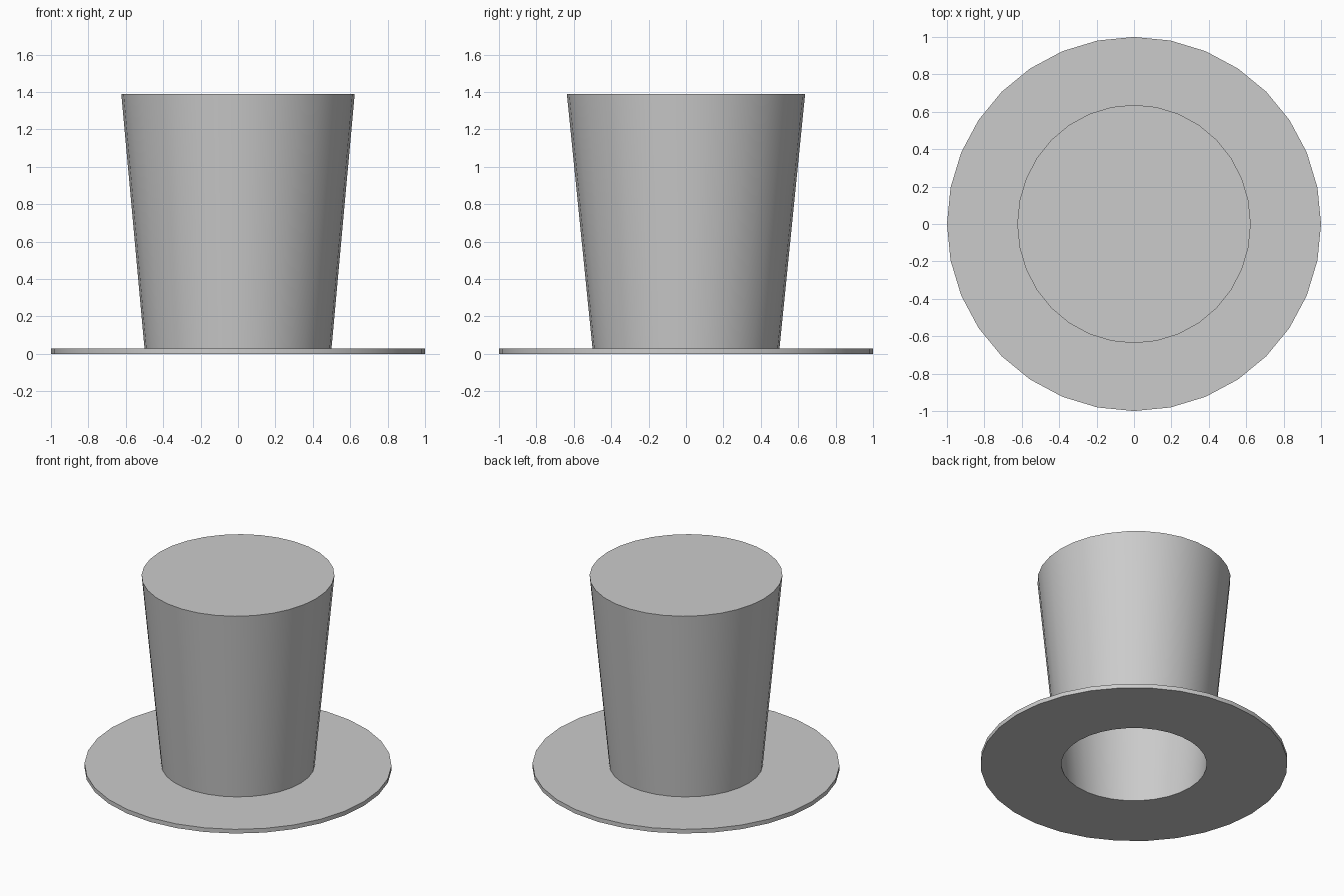
import bpy, bmesh, math

if "Cube" in bpy.data.objects:
    bpy.data.objects.remove(bpy.data.objects["Cube"])

SIDES = 32

# Hat cross-section from inner crown centre to outer crown centre: (x radius, y radius, z)
PROFILE = [
    (0.593, 0.607, 1.36),   # inside of crown top
    (0.474, 0.474, 0.0),    # head opening
    (1.0, 1.0, 0.0),        # brim underside edge
    (1.0, 1.0, 0.03),       # brim upper edge
    (0.50, 0.50, 0.03),     # foot of crown
    (0.624, 0.637, 1.39),   # crown top edge
]


def ring(bm, rx, ry, z):
    angles = [2 * math.pi * i / SIDES for i in range(SIDES)]
    return [bm.verts.new((rx * math.cos(a), ry * math.sin(a), z)) for a in angles]


# Continuous shell: lining, brim and crown
bm = bmesh.new()
rings = [ring(bm, *p) for p in PROFILE]
for a, b in zip(rings, rings[1:]):
    for i in range(SIDES):
        j = (i + 1) % SIDES
        bm.faces.new((a[i], a[j], b[j], b[i]))

# Flat inner and outer crown tops
bm.faces.new(rings[0])
bm.faces.new(rings[-1])
bmesh.ops.recalc_face_normals(bm, faces=bm.faces)

mesh = bpy.data.meshes.new("top_hat")
bm.to_mesh(mesh)
bm.free()
hat = bpy.data.objects.new("top_hat", mesh)
bpy.context.collection.objects.link(hat)

# Smooth walls with sharp rims
bpy.context.view_layer.objects.active = hat
hat.select_set(True)
bpy.ops.object.shade_smooth_by_angle(angle=math.radians(30))
